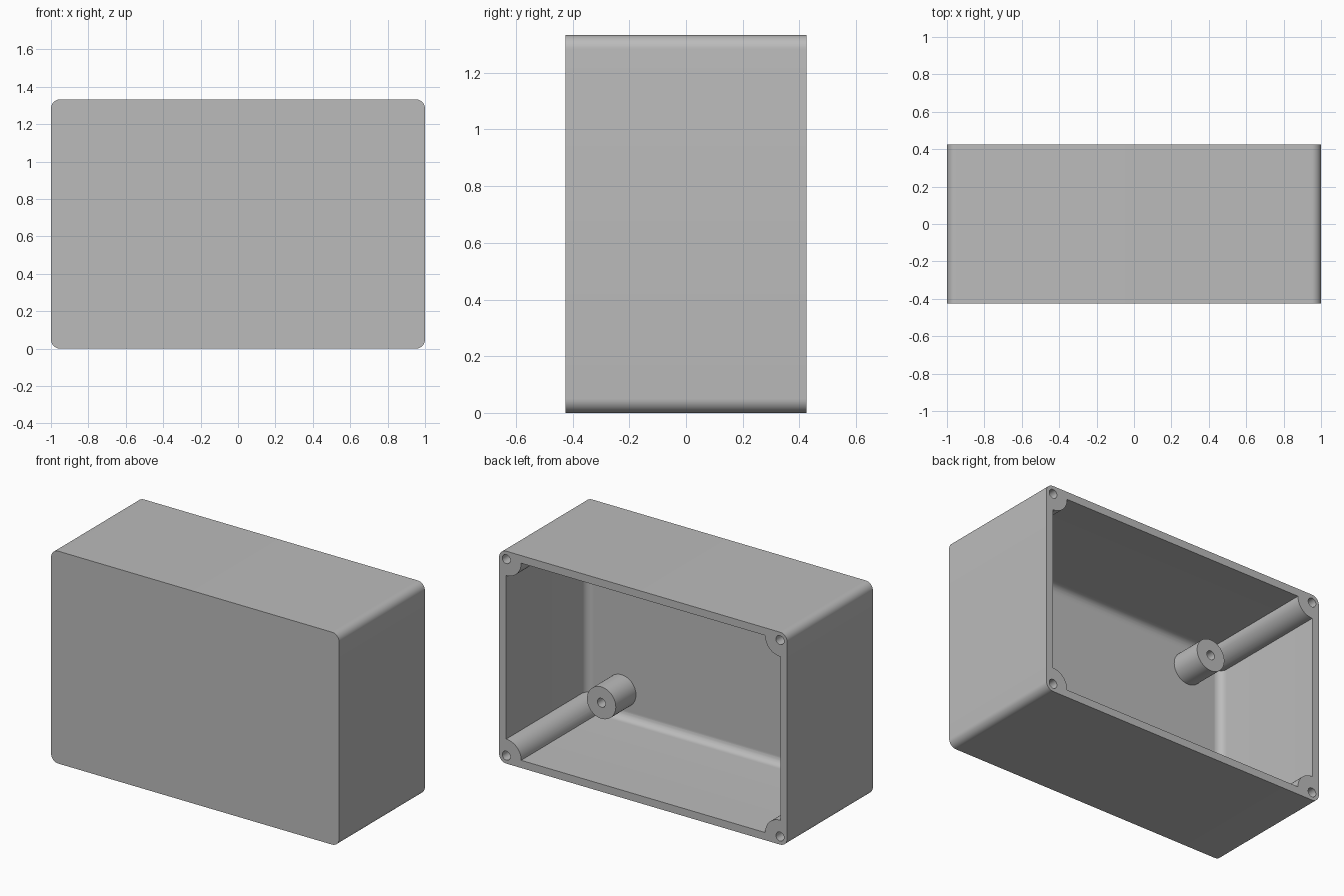
import bpy, bmesh
from math import radians
from mathutils import Matrix, Vector

if "Cube" in bpy.data.objects:
    bpy.data.objects.remove(bpy.data.objects["Cube"], do_unlink=True)

W, D, H = 2.0, 0.85, 1.333      # outer size
WALL, ROUND = 0.048, 0.05
FRONT, BACK = -D / 2, D / 2
FLOOR = FRONT + 0.05            # inner face of the front panel
MID = H / 2

grey = bpy.data.materials.new("grey plastic")
grey.use_nodes = True
colour = (0.5, 0.5, 0.5, 1)
grey.diffuse_color = colour
grey.node_tree.nodes["Principled BSDF"].inputs["Base Color"].default_value = colour


def add_object(name, bm):
    bmesh.ops.recalc_face_normals(bm, faces=bm.faces)
    mesh = bpy.data.meshes.new(name)
    bm.to_mesh(mesh)
    bm.free()
    mesh.materials.append(grey)
    ob = bpy.data.objects.new(name, mesh)
    bpy.context.collection.objects.link(ob)
    return ob


def box(name, w, h, y0, y1, pick, radius):
    """Box along y; edges whose midpoint and direction satisfy pick are rounded."""
    bm = bmesh.new()
    bmesh.ops.create_cube(bm, size=1)
    bmesh.ops.scale(bm, vec=(w, y1 - y0, h), verts=bm.verts)
    bmesh.ops.translate(bm, vec=(0, (y0 + y1) / 2, MID), verts=bm.verts)
    edges = [e for e in bm.edges if pick(e.verts[0].co, e.verts[1].co)]
    bmesh.ops.bevel(bm, geom=edges, offset=radius, segments=10,
                    profile=0.5, affect='EDGES')
    return add_object(name, bm)


def four_rods(name, x, z, radius, y0, y1):
    """Four cylinders along y, mirrored about the middle."""
    bm = bmesh.new()
    for sx in (-1, 1):
        for sz in (-1, 1):
            place = (Matrix.Translation(Vector((sx * x, (y0 + y1) / 2, MID + sz * z)))
                     @ Matrix.Rotation(radians(90), 4, 'X'))
            bmesh.ops.create_cone(bm, cap_ends=True, segments=48, radius1=radius,
                                  radius2=radius, depth=y1 - y0, matrix=place)
    return add_object(name, bm)


def cut(target, tool):
    """Subtract tool from target, then discard tool."""
    mod = target.modifiers.new("cut", 'BOOLEAN')
    mod.operation, mod.solver, mod.object = 'DIFFERENCE', 'EXACT', tool
    bpy.context.view_layer.update()
    result = bpy.data.meshes.new_from_object(
        target.evaluated_get(bpy.context.evaluated_depsgraph_get()))
    target.modifiers.clear()
    target.data = result
    bpy.data.objects.remove(tool, do_unlink=True)


# Outer block with rounded corners, running front to back
enclosure = box("enclosure", W, H, FRONT, BACK,
                lambda a, b: abs(a.y - b.y) > 0.1, ROUND)

# Cavity open at the back, rounded where the walls meet the front panel
cavity = box("cavity", W - 2 * WALL, H - 2 * WALL, FLOOR, BACK + 0.2,
             lambda a, b: max(a.y, b.y) < FLOOR + 0.01, 0.05)

# Corner screw columns and short mounting posts are left standing in the cavity
CX, CZ = W / 2 - 0.05, MID - 0.05
PX, PZ, POST_TOP = 0.71, 0.45, FLOOR + 0.2
cut(cavity, four_rods("columns", CX, CZ, 0.103, FRONT - 0.1, BACK + 0.3))
cut(cavity, four_rods("posts", PX, PZ, 0.1, FRONT - 0.1, POST_TOP))
cut(enclosure, cavity)

# Screw holes in the columns and posts
cut(enclosure, four_rods("column_holes", CX, CZ, 0.028, BACK - 0.4, BACK + 0.1))
cut(enclosure, four_rods("post_holes", PX, PZ, 0.028, FLOOR + 0.02, POST_TOP + 0.1))

# Smooth curves, sharp edges
for ob in bpy.context.selected_objects:
    ob.select_set(False)
enclosure.select_set(True)
bpy.context.view_layer.objects.active = enclosure
bpy.ops.object.shade_smooth_by_angle(angle=radians(30))
